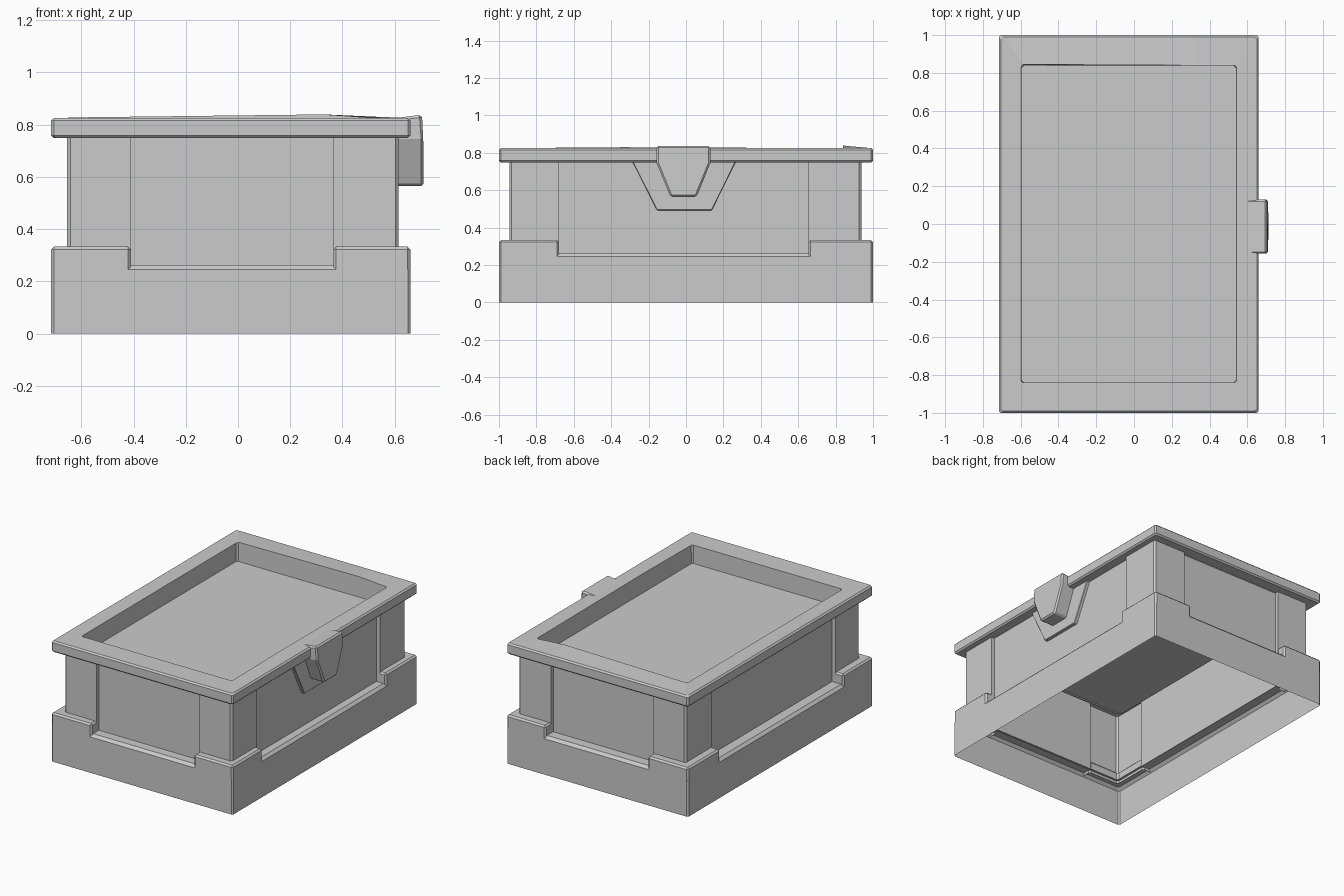
import bpy, bmesh

if "Cube" in bpy.data.objects:
    bpy.data.objects.remove(bpy.data.objects["Cube"])

CX = -0.0275            # box centre in x (the latch balances it)
HX, HY = 0.6875, 1.0    # half size of base and lid
NX, NY = (-0.41, 0.365), (-0.68, 0.655)   # notch / panel limits


def finish(bm, name):
    bmesh.ops.recalc_face_normals(bm, faces=bm.faces)
    me = bpy.data.meshes.new(name)
    bm.to_mesh(me)
    bm.free()
    ob = bpy.data.objects.new(name, me)
    bpy.context.collection.objects.link(ob)
    return ob


def rect(inset, z, c=0.01):
    """Rectangle with clipped corners and one extra point per side."""
    x0, x1 = CX - HX + inset, CX + HX - inset
    y0, y1 = -HY + inset * 1.0, HY - inset * 1.0
    pts = [(x0 + c, y0), (0.33, y0), (x1 - c, y0), (x1, y0 + c), (x1, -0.35),
           (x1, y1 - c), (x1 - c, y1), (0.33, y1), (x0 + c, y1), (x0, y1 - c),
           (x0, -0.35), (x0, y0 + c)]
    return [(x, y, z) for x, y in pts]


def loft(name, rings, cap=False):
    bm = bmesh.new()
    loops = [[bm.verts.new(p) for p in r] for r in rings]
    for a, b in zip(loops, loops[1:]):
        for i in range(len(a)):
            j = (i + 1) % len(a)
            bm.faces.new((a[i], a[j], b[j], b[i]))
    if cap:
        bm.faces.new(loops[-1])
    return finish(bm, name)


def bevel(ob, width):
    m = ob.modifiers.new("chamfer", 'BEVEL')
    m.width = width
    m.segments = 1
    m.limit_method = 'ANGLE'


# base skirt, open underneath, with a sloped ledge
loft("base_skirt", [rect(0, 0), rect(0, 0.245), rect(0.018, 0.263), rect(0.085, 0.263)])

# L-shaped corner blocks standing on the skirt
for sx in (0, 1):
    for sy in (0, 1):
        ex, ey = (-1, 1)[sx], (-1, 1)[sy]
        ox, oy = CX + ex * HX, ey * HY
        ix, iy = ox - ex * 0.07, oy - ey * 0.07
        plan = [(ox, oy), (NX[sx], oy), (NX[sx], iy), (ix, iy), (ix, NY[sy]), (ox, NY[sy])]
        block = loft("base_corner", [[(x, y, z) for x, y in plan] for z in (0.245, 0.333)], cap=True)
        bevel(block, 0.011)

# body walls: corner posts with recessed panels between
X0, X1, Y0, Y1, D, C = -0.655, 0.615, -0.945, 0.937, 0.025, 0.013
plan = [(X0 + C, Y0), (NX[0], Y0), (NX[0], Y0 + D), (NX[1], Y0 + D), (NX[1], Y0), (X1 - C, Y0),
        (X1, Y0 + C), (X1, NY[0]), (X1 - D, NY[0]), (X1 - D, NY[1]), (X1, NY[1]), (X1, Y1 - C),
        (X1 - C, Y1), (NX[1], Y1), (NX[1], Y1 - D), (NX[0], Y1 - D), (NX[0], Y1), (X0 + C, Y1),
        (X0, Y1 - C), (X0, NY[1]), (X0 + D, NY[1]), (X0 + D, NY[0]), (X0, NY[0]), (X0, Y0 + C)]
loft("body_walls", [[(x, y, z) for x, y in plan] for z in (0.258, 0.748)])

# lid: chamfered rim, slightly uneven inner edge, sunken tray
TOP = 0.825
inner = rect(0.118, TOP)
tray = rect(0.12, 0.70)
for i, dy, dz in ((7, 0.0, 0.014), (4, 0.0, 0.005), (8, 0.005, 0.003)):
    x, y, z = inner[i]
    inner[i] = (x, y + dy, z + dz)
# the rim is wider at front and back than at the sides
fix = lambda ring: [(x, y * 0.84 / 0.882, z) for x, y, z in ring]
loft("lid", [rect(0.085, 0.748), rect(0.01, 0.748), rect(0, 0.758), rect(0, 0.815),
             rect(0.01, TOP), fix(inner), fix(tray)], cap=True)


def prism(name, prof, x0, x1, width):
    ob = loft(name, [[(x0, y, z) for y, z in prof], [(x1, y, z) for y, z in prof]], cap=True)
    bevel(ob, width)
    return ob


# latch back plate and latch
prism("latch_plate", [(-0.285, 0.75), (-0.155, 0.493), (0.138, 0.493), (0.265, 0.75)], 0.588, 0.612, 0.003)
latch = prism("latch", [(-0.157, 0.838), (-0.157, 0.745), (-0.083, 0.565), (0.057, 0.565),
                        (0.13, 0.745), (0.13, 0.838)], 0.60, 0.711, 0.01)
for v in latch.data.vertices:
    if v.co.z > 0.8 and v.co.x < 0.65:
        v.co.z = 0.825
    elif v.co.z > 0.8:
        v.co.x = 0.704
